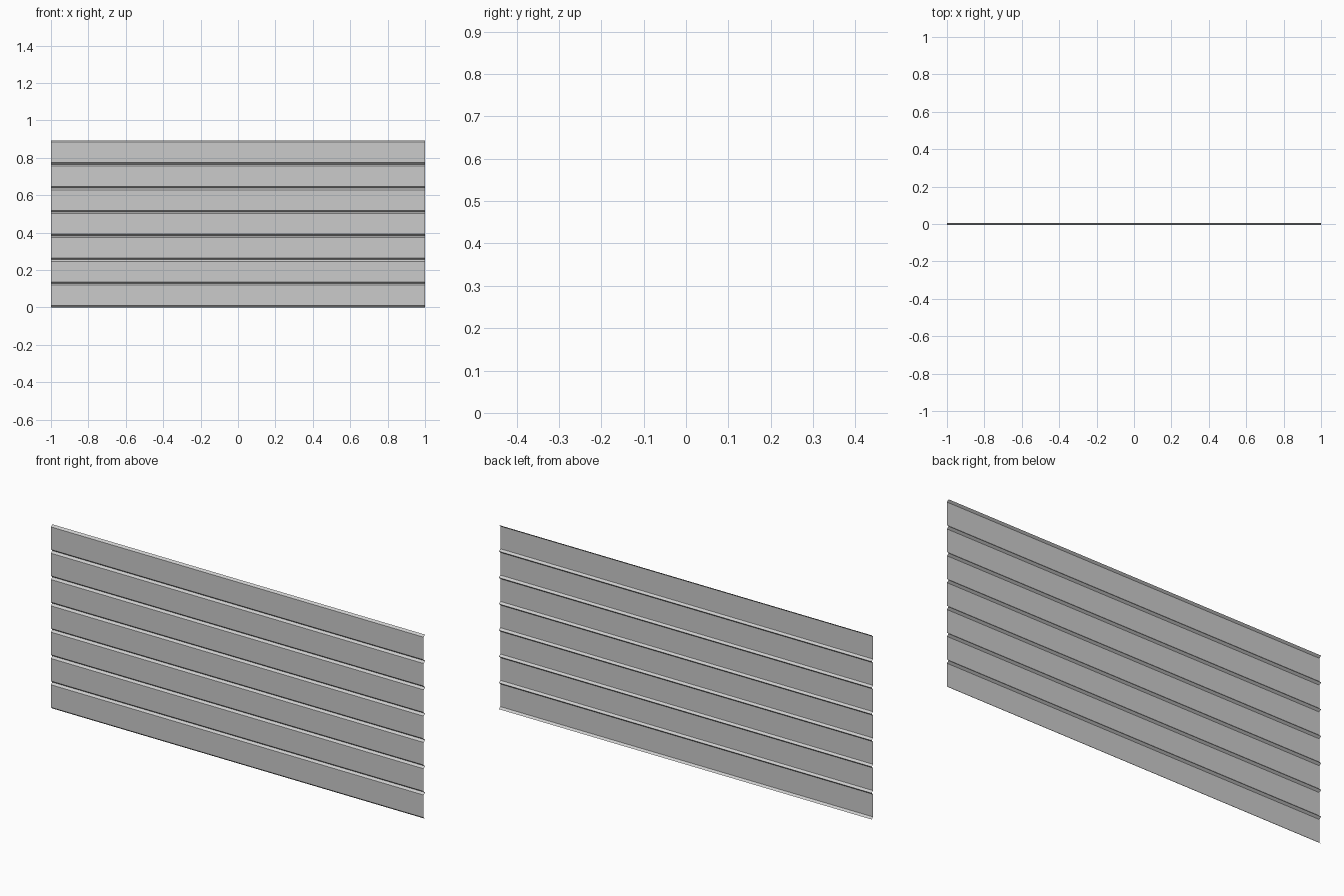
import bpy

if "Cube" in bpy.data.objects:
    bpy.data.objects.remove(bpy.data.objects["Cube"])

WIDTH, HEIGHT, BOARDS = 2.0, 0.893, 7
PITCH = HEIGHT / BOARDS
DEPTH = 0.01      # groove depth
BEVEL = 0.009     # height of each slanted board edge


def plank(index):
    # Thin open sheet: flat front with both long edges folded back into V grooves
    profile = [(DEPTH / 2, 0), (-DEPTH / 2, BEVEL),
               (-DEPTH / 2, PITCH - BEVEL), (DEPTH / 2, PITCH)]
    verts = [(x, y, z + index * PITCH)
             for y, z in profile for x in (-WIDTH / 2, WIDTH / 2)]
    faces = [(2 * i, 2 * i + 1, 2 * i + 3, 2 * i + 2) for i in range(3)]
    mesh = bpy.data.meshes.new(f"siding_board_{index + 1}")
    mesh.from_pydata(verts, [], faces)
    obj = bpy.data.objects.new(mesh.name, mesh)
    bpy.context.collection.objects.link(obj)


# Stack of horizontal siding boards
for n in range(BOARDS):
    plank(n)
